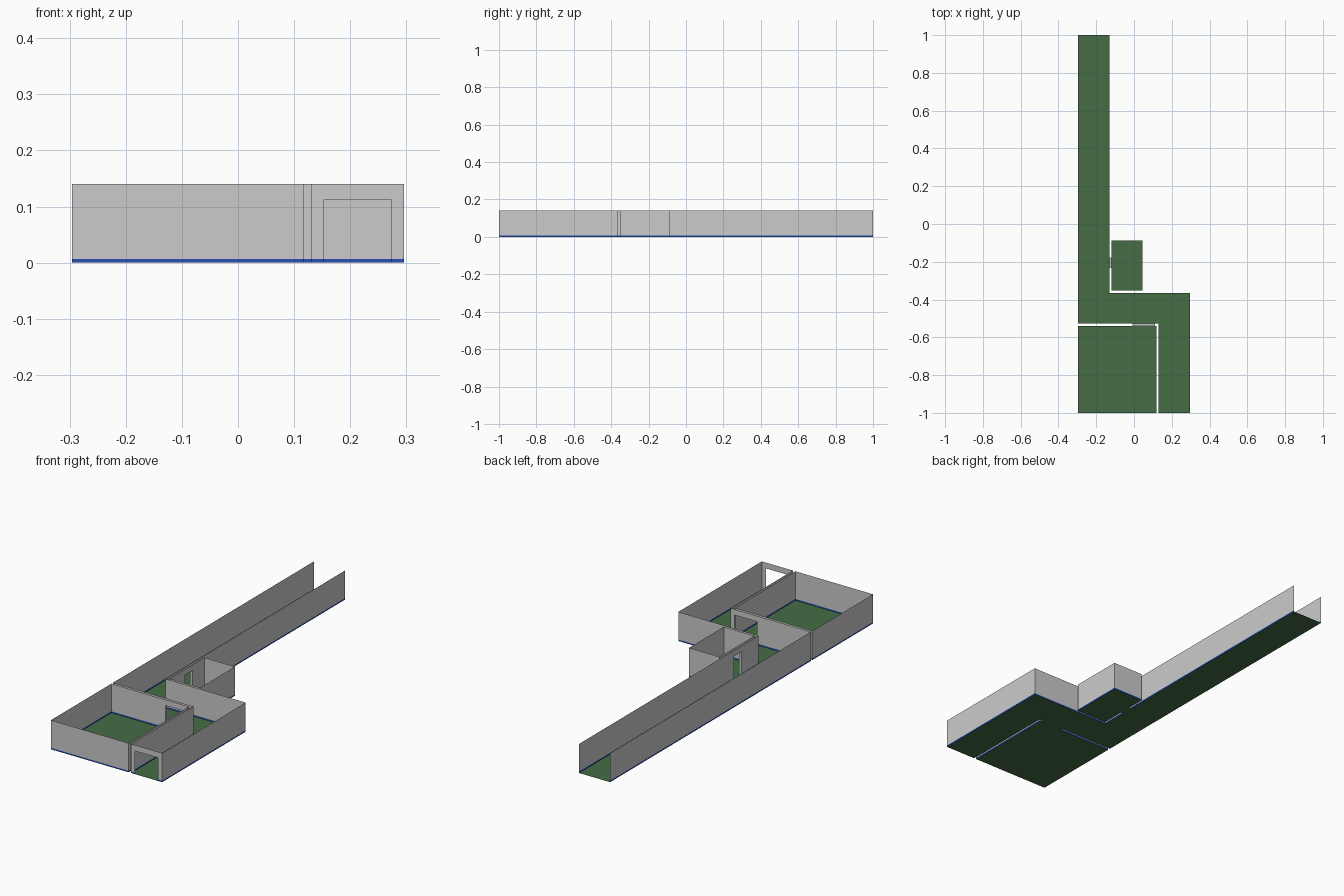
import bpy
from mathutils import Vector

if "Cube" in bpy.data.objects:
    bpy.data.objects.remove(bpy.data.objects["Cube"])

H = 0.14        # wall height
DOOR_H = 0.112  # door opening height
SKIRT = 0.007   # skirting height


def material(name, rgb):
    m = bpy.data.materials.new(name)
    m.diffuse_color = (*rgb, 1)
    m.use_nodes = True
    m.node_tree.nodes["Principled BSDF"].inputs["Base Color"].default_value = m.diffuse_color
    return m


GREEN = material("floor_green", (0.06, 0.15, 0.06))
BLUE = material("skirting_blue", (0.02, 0.08, 0.45))


def make(name, polys, mat=None):
    verts, faces = [], []
    for p in polys:
        faces.append(range(len(verts), len(verts) + len(p)))
        verts += p
    me = bpy.data.meshes.new(name)
    me.from_pydata(verts, [], [list(f) for f in faces])
    if mat:
        me.materials.append(mat)
    ob = bpy.data.objects.new(name, me)
    bpy.context.collection.objects.link(ob)
    return ob


def room(name, outline, doors={}, open_edges=()):
    """Single-sheet room: outline is counter-clockwise, doors map
    edge index -> (start, end) distance along that edge."""
    walls, skirts = [], []
    for i, a in enumerate(outline):
        if i in open_edges:
            continue
        a = Vector(a)
        b = Vector(outline[(i + 1) % len(outline)])
        length, d = (b - a).length, (b - a).normalized()

        def pt(s, z):
            return (*(a + d * s), z)

        shape = [(0, SKIRT), (0, H), (length, H), (length, SKIRT)]
        spans = [(0, length)]
        if i in doors:
            s, e = doors[i]
            shape += [(e, SKIRT), (e, DOOR_H), (s, DOOR_H), (s, SKIRT)]
            spans = [(0, s), (e, length)]
        walls.append([pt(*p) for p in shape])
        skirts += [[pt(s, 0), pt(s, SKIRT), pt(e, SKIRT), pt(e, 0)] for s, e in spans]
    make(name + "_floor", [[(x, y, 0) for x, y in outline]], GREEN)
    make(name + "_walls", walls)
    make(name + "_skirting", skirts, BLUE)


def reveal(name, x0, x1, y0, y1, along_x):
    """Door lining across the gap between two rooms."""
    def flat(z):
        return [(x0, y0, z), (x1, y0, z), (x1, y1, z), (x0, y1, z)]
    if along_x:
        jambs = [[(x, y0, 0), (x, y1, 0), (x, y1, DOOR_H), (x, y0, DOOR_H)] for x in (x0, x1)]
    else:
        jambs = [[(x0, y, 0), (x1, y, 0), (x1, y, DOOR_H), (x0, y, DOOR_H)] for y in (y0, y1)]
    make(name + "_lining", [flat(DOOR_H)] + jambs)
    make(name + "_threshold", [flat(0)], GREEN)


L, R = -0.296, 0.296
CX, BX = -0.131, 0.131       # corridor inner walls
CY0, CY1 = -0.527, -0.364    # cross corridor
HX, HY = 0.118, -0.54        # hall corner
SX, SY = -0.118, -0.352      # side room corner
D0, D1 = -0.009, 0.112       # hall door in x
S0, S1 = -0.234, -0.178      # side room door in y

# stepped corridor, open at the far end
room("corridor",
     [(L, CY0), (BX, CY0), (BX, -1), (R, -1), (R, CY1), (CX, CY1), (CX, 1), (L, 1)],
     {0: (D0 - L, D1 - L), 2: (0.021, 0.143), 5: (S0 - CY1, S1 - CY1)}, (6,))

# large hall
room("hall", [(L, -1), (HX, -1), (HX, HY), (L, HY)], {2: (HX - D1, HX - D0)})

# small side room
room("side_room", [(SX, SY), (0.045, SY), (0.045, -0.087), (SX, -0.087)],
     {3: (-0.087 - S1, -0.087 - S0)})

# door linings
reveal("hall_door", D0, D1, HY, CY0, True)
reveal("side_room_door", CX, SX, S0, S1, False)
